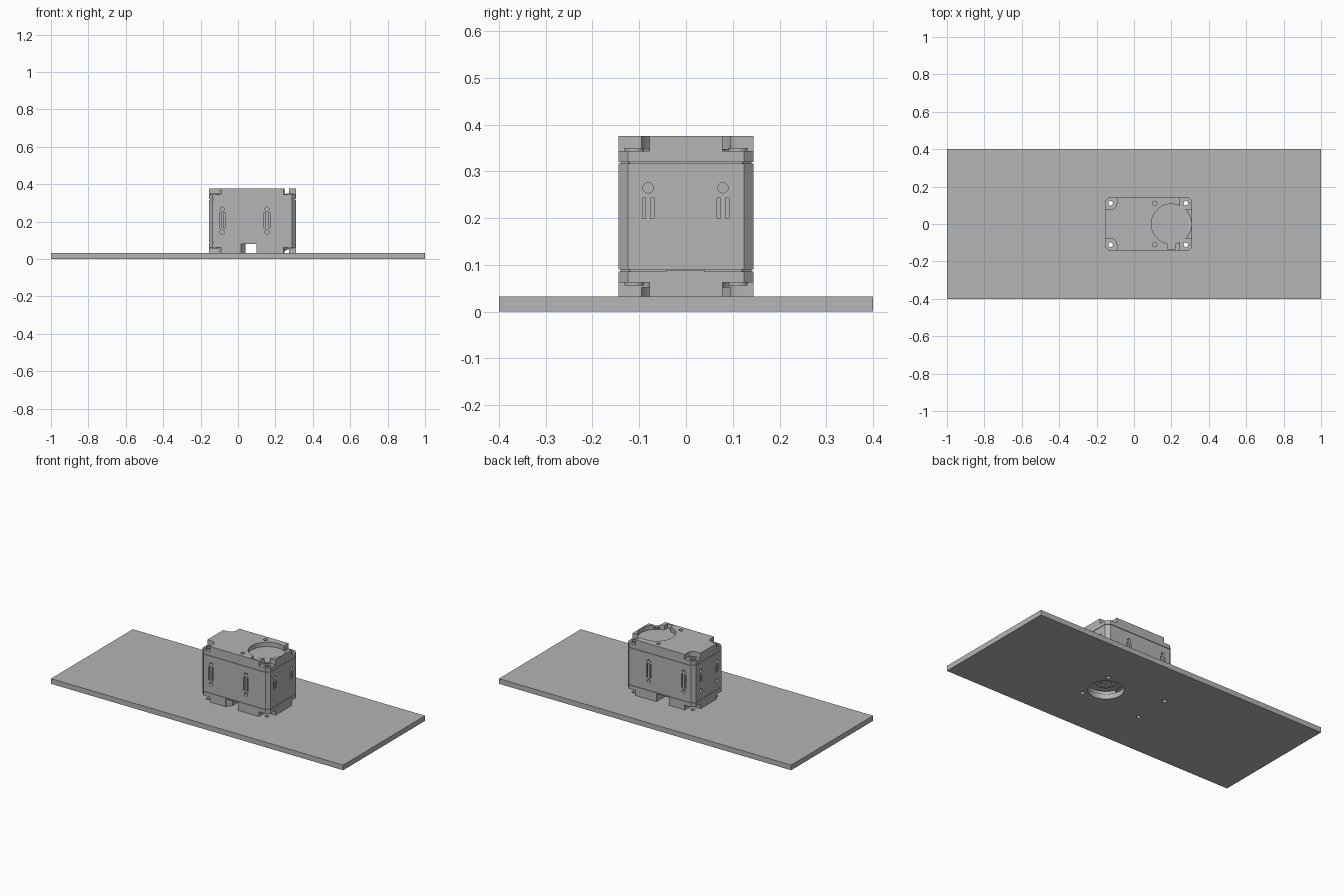
import bpy, bmesh
from math import cos, sin, pi, radians
from mathutils import Vector

cube = bpy.data.objects.get("Cube")
if cube:
    bpy.data.objects.remove(cube, do_unlink=True)

GREY = (0.46, 0.46, 0.46, 1)
mat = bpy.data.materials.new("plain_grey")
mat.use_nodes = True
mat.diffuse_color = GREY
mat.node_tree.nodes["Principled BSDF"].inputs["Base Color"].default_value = GREY

# Case extents, screw positions and horn centre
X0, X1, Y = -0.155, 0.31, 0.144
SCREWS = [(x, y, sx, sy) for x, sx in ((-0.125, -1), (0.277, 1))
          for y, sy in ((-0.111, -1), (0.111, 1))]
HORN = (0.2, 0)
BORE, POCKET = 0.012, 0.033


def prism(bm, pts, lo, hi):
    """Extrude an outline in x and y from lo to hi."""
    a = [bm.verts.new((x, y, lo)) for x, y in pts]
    b = [bm.verts.new((x, y, hi)) for x, y in pts]
    faces = [bm.faces.new(a[::-1]), bm.faces.new(b)]
    for i in range(len(pts)):
        j = (i + 1) % len(pts)
        faces.append(bm.faces.new((a[i], a[j], b[j], b[i])))
    bmesh.ops.recalc_face_normals(bm, faces=faces)


def box(bm, xs, ys, zs):
    (x0, x1), (y0, y1) = sorted(xs), sorted(ys)
    prism(bm, [(x0, y0), (x1, y0), (x1, y1), (x0, y1)], *sorted(zs))


def rod(bm, c, r, lo, hi, n=32):
    prism(bm, [(c[0] + r * cos(2 * pi * i / n), c[1] + r * sin(2 * pi * i / n))
               for i in range(n)], lo, hi)


def side_rod(bm, p, r, depth, axis):
    """Cylinder lying along the x or y axis."""
    n0 = len(bm.verts)
    rod(bm, (0, 0), r, -depth, depth, 20)
    bm.verts.ensure_lookup_table()
    for v in bm.verts[n0:]:
        a, b, c = v.co
        v.co = Vector(p) + (Vector((c, a, b)) if axis == "x" else Vector((b, c, a)))


def make(name, bm):
    me = bpy.data.meshes.new(name)
    bm.to_mesh(me)
    bm.free()
    ob = bpy.data.objects.new(name, me)
    bpy.context.collection.objects.link(ob)
    me.materials.append(mat)
    return ob


def part(name, solid, cutter=None):
    """Build a part, cut it, and shade it with sharp edges kept."""
    ob = make(name, solid)
    if cutter:
        tool = make(name + "_cutter", cutter)
        tool.hide_render = True
        mod = ob.modifiers.new("cut", "BOOLEAN")
        mod.operation, mod.solver, mod.use_self = "DIFFERENCE", "EXACT", True
        mod.object = tool
        dg = bpy.context.evaluated_depsgraph_get()
        me = bpy.data.meshes.new_from_object(ob.evaluated_get(dg))
        ob.modifiers.clear()
        ob.data = me
        bpy.data.objects.remove(tool, do_unlink=True)
    bpy.ops.object.select_all(action="DESELECT")
    ob.select_set(True)
    bpy.context.view_layer.objects.active = ob
    bpy.ops.object.shade_smooth_by_angle(angle=radians(30))
    return ob


def case(lo, hi, inset=0.0):
    """Chamfered rectangular case section."""
    bm = bmesh.new()
    x0, x1, y, c = X0 + inset, X1 - inset, Y - inset, 0.02
    prism(bm, [(x0 + c, -y), (x1 - c, -y), (x1, -y + c), (x1, y - c),
               (x1 - c, y), (x0 + c, y), (x0, y - c), (x0, -y + c)], lo, hi)
    return bm


def bores(lo, hi):
    bm = bmesh.new()
    for x, y, sx, sy in SCREWS:
        rod(bm, (x, y), BORE, lo, hi, 20)
    return bm


def pockets(bm, lo, hi):
    """Open corner pockets around the screws."""
    for x, y, sx, sy in SCREWS:
        rod(bm, (x, y), POCKET, lo, hi)
        box(bm, (x, x + sx * 0.1), (y - sy * POCKET, y + sy * 0.1), (lo, hi))
        box(bm, (x - sx * POCKET, x + sx * 0.1), (y, y + sy * 0.1), (lo, hi))


# Base plate with horn opening and screw holes
bm = bmesh.new()
box(bm, (-1, 1), (-0.4, 0.4), (0, 0.032))
cut = bores(-0.1, 0.1)
rod(cut, HORN, 0.1, -0.1, 0.1, 48)
part("base_plate", bm, cut)

# Main case with slots and round sockets on all four sides
cut = bores(0, 0.5)
for side in (-1, 1):
    for x in (-0.085, 0.155):
        for z in (0.145, 0.267):
            side_rod(cut, (x, side * Y, z), 0.011, 0.02, "y")
        for d in (-0.011, 0.011):
            box(cut, (x + d - 0.004, x + d + 0.004),
                (side * (Y - 0.02), side * (Y + 0.02)), (0.165, 0.25))
    face = X1 if side > 0 else X0
    for y in (-0.081, 0.079):
        for z in ((0.265,) if side > 0 else (0.145, 0.265)):
            side_rod(cut, (face, y, z), 0.011, 0.02, "x")
        for d in (-0.009, 0.009):
            box(cut, (face - 0.02, face + 0.02),
                (y + d - 0.0035, y + d + 0.0035), (0.2, 0.243))
part("main_case", case(0.09, 0.317), cut)

# Thin recessed seams between the case sections
for name, lo, hi in (("lower_seam", 0.086, 0.09), ("upper_seam", 0.317, 0.32)):
    part(name, case(lo, hi, 0.004), bores(0, 0.5))

# Upper cap: corner pockets, horn recess with key notch, two small holes
cut = bores(0, 0.5)
pockets(cut, 0.344, 0.5)
rod(cut, HORN, 0.107, 0.348, 0.5, 64)
box(cut, (0.18, 0.222), (-0.134, -0.08), (0.348, 0.5))
for y in (-0.11, 0.11):
    rod(cut, (0.11, y), 0.012, 0.36, 0.5, 20)
part("upper_cap", case(0.32, 0.376), cut)

# Lower cap: corner pockets, idler recess, cable channel and end recess
cut = bores(0, 0.5)
pockets(cut, -0.1, 0.062)
rod(cut, HORN, 0.107, -0.1, 0.052, 64)
prism(cut, [(0.015, -0.2), (0.1, -0.2), (0.1, 0.2), (0.015, 0.2),
            (0.015, 0.14), (0.04, 0.11), (0.04, -0.11), (0.015, -0.14)], -0.1, 0.08)
part("lower_cap", case(0.032, 0.086), cut)

# Connector cover on the end of the lower cap
bm = bmesh.new()
box(bm, (X1 - 0.01, X1 + 0.001), (-0.042, 0.04), (0.033, 0.089))
part("connector_cover", bm)

# Idler disc seen through the plate opening
bm = bmesh.new()
rod(bm, HORN, 0.06, 0.045, 0.054, 40)
cut = bmesh.new()
rod(cut, HORN, 0.03, 0, 0.1)
part("idler_ring", bm, cut)

# Screw collars in the corner pockets
for i, (x, y, sx, sy) in enumerate(SCREWS):
    for name, lo, hi in (("upper_collar", 0.342, 0.35), ("lower_collar", 0.056, 0.064)):
        bm = bmesh.new()
        rod(bm, (x, y), 0.021, lo, hi, 24)
        part(f"{name}_{i + 1}", bm, bores(0, 0.5))
